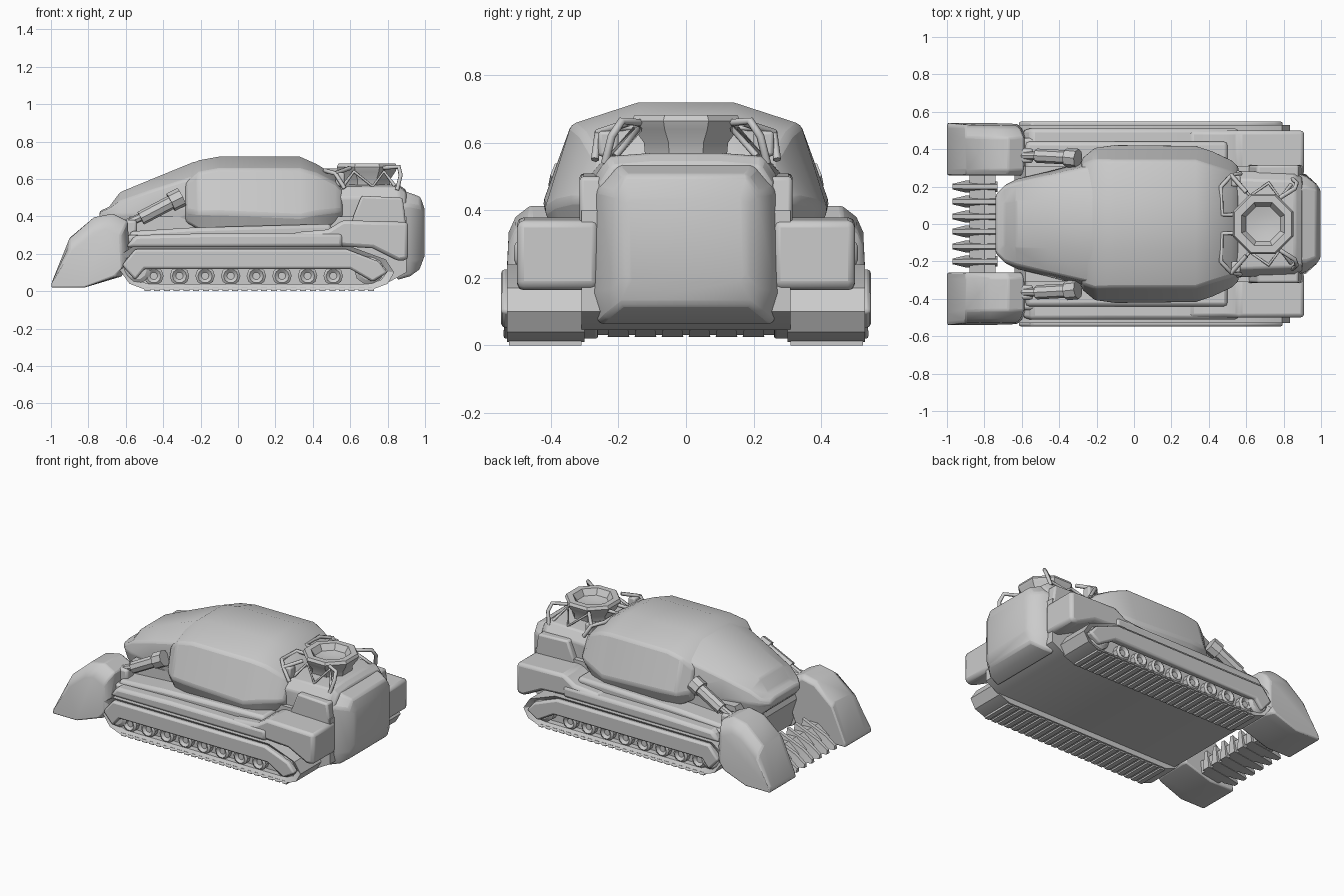
import bpy, bmesh, math
from mathutils import Vector


def finish(name, bm, bevel=0.0):
    bmesh.ops.recalc_face_normals(bm, faces=bm.faces)
    me = bpy.data.meshes.new(name)
    bm.to_mesh(me)
    bm.free()
    ob = bpy.data.objects.new(name, me)
    bpy.context.collection.objects.link(ob)
    if bevel:
        m = ob.modifiers.new("bevel", 'BEVEL')
        m.width, m.segments, m.limit_method = bevel, 2, 'ANGLE'
    return ob


def mirror(ob):
    ob.modifiers.new("mirror", 'MIRROR').use_axis = (False, True, False)
    return ob


def skin(name, rings, bevel=0.0):
    """Bridge closed rings of equal length and cap both ends."""
    bm = bmesh.new()
    vs = [[bm.verts.new(p) for p in r] for r in rings]
    n = len(vs[0])
    for a, b in zip(vs, vs[1:]):
        for i in range(n):
            bm.faces.new((a[i], a[(i + 1) % n], b[(i + 1) % n], b[i]))
    bm.faces.new(vs[0])
    bm.faces.new(vs[-1])
    return finish(name, bm, bevel)


def prism(name, pts, y0, y1, bevel=0.0):
    return skin(name, [[(x, y, z) for x, z in pts] for y in (y0, y1)], bevel)


def hull(name, sections, bevel=0.0):
    """Symmetric sections along x, each a half outline (y, z) from bottom to top."""
    return skin(name, [[(x, y, z) for y, z in h] + [(x, -y, z) for y, z in reversed(h)]
                       for x, h in sections], bevel)


def box(name, x0, x1, y0, y1, z0, z1, bevel=0.015):
    return prism(name, [(x0, z0), (x1, z0), (x1, z1), (x0, z1)], y0, y1, bevel)


def lathe(name, centre, prof, axis='Z', n=8, turn=0.0):
    rings = []
    for r, h in prof:
        ring = []
        for i in range(n):
            a = turn + 2 * math.pi * i / n
            p = Vector((r * math.cos(a), r * math.sin(a), h))
            if axis == 'Y':
                p = Vector((p.x, p.z, p.y))
            ring.append(p + Vector(centre))
        rings.append(ring)
    return skin(name, rings)


def rod(name, p, q, r, n=8):
    p, q = Vector(p), Vector(q)
    rot = (q - p).to_track_quat('Z', 'Y')
    rings = []
    for end in (p, q):
        rings.append([end + rot @ Vector((r * math.cos(2 * math.pi * i / n),
                                          r * math.sin(2 * math.pi * i / n), 0)) for i in range(n)])
    return skin(name, rings)


def pipe(name, pts, r=0.012):
    cu = bpy.data.curves.new(name, 'CURVE')
    cu.dimensions, cu.bevel_depth, cu.bevel_resolution = '3D', r, 1
    cu.use_fill_caps = True
    sp = cu.splines.new('POLY')
    sp.points.add(len(pts) - 1)
    for s, p in zip(sp.points, pts):
        s.co = (*p, 1)
    ob = bpy.data.objects.new(name, cu)
    bpy.context.collection.objects.link(ob)
    return ob


# Track belts: hollow loop, solid core, rollers, ground pads
loop = [(-0.50, 0.01), (0.72, 0.01), (0.80, 0.04), (0.835, 0.10), (0.79, 0.17), (0.60, 0.24),
        (-0.56, 0.24), (-0.635, 0.19), (-0.645, 0.13), (-0.58, 0.04)]
inner = [(0.1 + (x - 0.1) * 0.95, 0.125 + (z - 0.125) * 0.76) for x, z in loop]
skin_rings = [[(x, y, z) for x, z in pts] for pts, y in
              ((inner, 0.47), (inner, 0.51), (loop, 0.53), (loop, 0.30))]
mirror(skin("track_belt", skin_rings))
for i in range(8):
    x = -0.45 + i * 0.137
    mirror(lathe("road_wheel", (x, 0, 0.082), [(0.05, 0.46), (0.052, 0.505), (0.038, 0.515), (0.02, 0.50)], 'Y', 10))
for x, r in ((-0.54, 0.075), (0.70, 0.08)):
    mirror(lathe("end_wheel", (x, 0, 0.115), [(r, 0.46), (r, 0.51), (r * 0.7, 0.525)], 'Y', 10))
for i in range(24):
    x = -0.50 + i * 0.052
    mirror(box("track_pad", x, x + 0.032, 0.31, 0.525, 0.0, 0.02, 0))

# Side guards over the wheels
mirror(prism("track_guard", [(-0.62, 0.14), (-0.55, 0.06), (-0.50, 0.12), (0.60, 0.12), (0.72, 0.05),
                             (0.80, 0.10), (0.75, 0.16), (0.58, 0.225), (-0.55, 0.225)],
             0.50, 0.548, 0.012))

# Fenders and rear side boxes
mirror(prism("fender", [(-0.60, 0.235), (0.56, 0.235), (0.56, 0.31), (-0.15, 0.31), (-0.55, 0.30)],
             0.27, 0.51, 0.02))
mirror(prism("inner_fender", [(-0.58, 0.27), (0.5, 0.27), (0.5, 0.36), (-0.25, 0.34), (-0.58, 0.32)],
             0.2, 0.44, 0.02))
mirror(prism("rear_side_box", [(0.28, 0.28), (0.56, 0.24), (0.72, 0.23), (0.86, 0.16), (0.91, 0.17),
                               (0.91, 0.37), (0.56, 0.38), (0.48, 0.33), (0.30, 0.315)],
             0.26, 0.50, 0.025))

# Lower hull with flat belly
prism("lower_hull", [(-0.57, 0.045), (0.80, 0.045), (0.90, 0.10), (0.90, 0.40), (-0.58, 0.40), (-0.64, 0.25)],
      -0.31, 0.31)

# Sloped nose
hull("nose", [
    (-0.74, [(0.13, 0.38), (0.16, 0.39), (0.15, 0.42), (0.10, 0.43)]),
    (-0.69, [(0.18, 0.33), (0.21, 0.40), (0.20, 0.44), (0.11, 0.45)]),
    (-0.63, [(0.20, 0.28), (0.24, 0.41), (0.22, 0.48), (0.12, 0.53)]),
    (-0.46, [(0.24, 0.28), (0.28, 0.42), (0.26, 0.54), (0.13, 0.60)]),
    (-0.24, [(0.28, 0.30), (0.34, 0.44), (0.31, 0.61), (0.14, 0.69)]),
    (-0.08, [(0.30, 0.30), (0.36, 0.44), (0.33, 0.64), (0.14, 0.718)])], 0.012)

# Broad faceted cabin shell
hull("cabin_shell", [
    (-0.28, [(0.33, 0.37), (0.35, 0.43), (0.32, 0.57), (0.13, 0.66)]),
    (-0.21, [(0.36, 0.33), (0.41, 0.42), (0.345, 0.635), (0.14, 0.70)]),
    (-0.10, [(0.38, 0.31), (0.425, 0.42), (0.34, 0.655), (0.14, 0.72)]),
    (0.33, [(0.38, 0.31), (0.42, 0.40), (0.34, 0.655), (0.14, 0.72)]),
    (0.42, [(0.36, 0.32), (0.39, 0.42), (0.31, 0.63), (0.14, 0.68)]),
    (0.52, [(0.30, 0.36), (0.345, 0.43), (0.28, 0.58), (0.13, 0.62)]),
    (0.56, [(0.27, 0.38), (0.31, 0.43), (0.25, 0.54), (0.12, 0.57)])], 0.015)

# Engine deck and side lockers
hull("engine_deck", [
    (0.48, [(0.28, 0.30), (0.29, 0.50), (0.24, 0.56), (0.1, 0.57)]),
    (0.86, [(0.27, 0.30), (0.27, 0.50), (0.23, 0.56), (0.1, 0.57)]),
    (0.90, [(0.25, 0.30), (0.25, 0.48), (0.22, 0.53), (0.1, 0.54)])], 0.01)
mirror(prism("side_locker", [(0.60, 0.36), (0.90, 0.36), (0.88, 0.50), (0.66, 0.51)], 0.2, 0.315, 0.012))

# Bulging rear pack
hull("rear_pack", [
    (0.85, [(0.26, 0.06), (0.285, 0.14), (0.275, 0.46), (0.20, 0.55)]),
    (0.92, [(0.24, 0.08), (0.265, 0.16), (0.255, 0.46), (0.20, 0.525)]),
    (0.975, [(0.19, 0.12), (0.215, 0.17), (0.215, 0.45), (0.18, 0.505)]),
    (0.998, [(0.16, 0.19), (0.18, 0.22), (0.18, 0.41), (0.16, 0.44)])], 0.012)

# Roof hatch: octagonal bowl with rim
lathe("hatch_bowl", (0.69, 0, 0), [(0.13, 0.55), (0.135, 0.60), (0.165, 0.64), (0.175, 0.665), (0.165, 0.683),
                                   (0.125, 0.683), (0.10, 0.645), (0.05, 0.635)], turn=math.pi / 8)

# Railings and clamps around the hatch
for s in (-1, 1):
    pipe("front_rail", [(0.57, s * 0.05, 0.645), (0.47, s * 0.05, 0.645), (0.465, s * 0.20, 0.645),
                        (0.52, s * 0.26, 0.63), (0.57, s * 0.27, 0.55)])
    pipe("side_rail", [(0.52, s * 0.26, 0.63), (0.60, s * 0.17, 0.66)])
    pipe("rear_rail", [(0.78, s * 0.14, 0.66), (0.86, s * 0.19, 0.665), (0.87, s * 0.22, 0.62), (0.85, s * 0.24, 0.54)])
    pipe("hatch_brace", [(0.56, s * 0.22, 0.56), (0.62, s * 0.15, 0.64), (0.72, s * 0.22, 0.56),
                         (0.78, s * 0.14, 0.64), (0.84, s * 0.21, 0.56)], 0.01)
    box("rail_clamp", 0.52, 0.57, s * 0.23 - 0.03, s * 0.23 + 0.03, 0.56, 0.635, 0.01)

# Front pods, tapered toward the outer top edge
pod = [(-1.0, 0.02), (-0.82, 0.02), (-0.62, 0.08), (-0.58, 0.20), (-0.59, 0.375), (-0.67, 0.415),
       (-0.77, 0.395), (-0.90, 0.285), (-0.995, 0.05)]
pod_rings = [[(x if x < -0.7 else x - d * 0.5, y + 0.04 * (0.42 - z) * (y > 0.4), z - d * (z > 0.1)) for x, z in pod]
             for y, d in ((0.26, 0.02), (0.29, 0.0), (0.46, 0.0), (0.505, 0.035), (0.525, 0.08))]
mirror(skin("front_pod", pod_rings, 0.008))
mirror(box("pod_mount", -0.68, -0.52, 0.30, 0.46, 0.12, 0.30))

# Toothed front grill between the pods
prism("tooth_bar", [(-0.88, 0.03), (-0.75, 0.05), (-0.74, 0.13), (-0.80, 0.13), (-0.88, 0.07)], -0.27, 0.27)
for i in range(6):
    y = -0.2 + i * 0.08
    skin("front_tooth", [[(-0.73, y - 0.028, 0.05), (-0.73, y + 0.028, 0.05), (-0.73, y + 0.012, 0.17), (-0.73, y - 0.012, 0.17)],
                         [(-0.90, y - 0.032, 0.025), (-0.90, y + 0.032, 0.025), (-0.90, y + 0.012, 0.10), (-0.90, y - 0.012, 0.10)],
                         [(-0.97, y - 0.015, 0.025), (-0.97, y + 0.015, 0.025), (-0.97, y + 0.01, 0.05), (-0.97, y - 0.01, 0.05)]])

# Lifting rams
mirror(rod("ram_rod", (-0.60, 0.365, 0.36), (-0.42, 0.365, 0.44), 0.022))
mirror(rod("ram_cylinder", (-0.52, 0.365, 0.39), (-0.33, 0.355, 0.49), 0.038))
mirror(rod("ram_collar", (-0.36, 0.356, 0.475), (-0.30, 0.35, 0.505), 0.052))
mirror(box("ram_foot", -0.62, -0.54, 0.325, 0.405, 0.28, 0.38))

# Smooth shading with sharp creases
bpy.ops.object.select_all(action='DESELECT')
for ob in bpy.context.collection.objects:
    if ob.type == 'MESH':
        ob.select_set(True)
        bpy.context.view_layer.objects.active = ob
bpy.ops.object.shade_smooth_by_angle(angle=math.radians(30))
